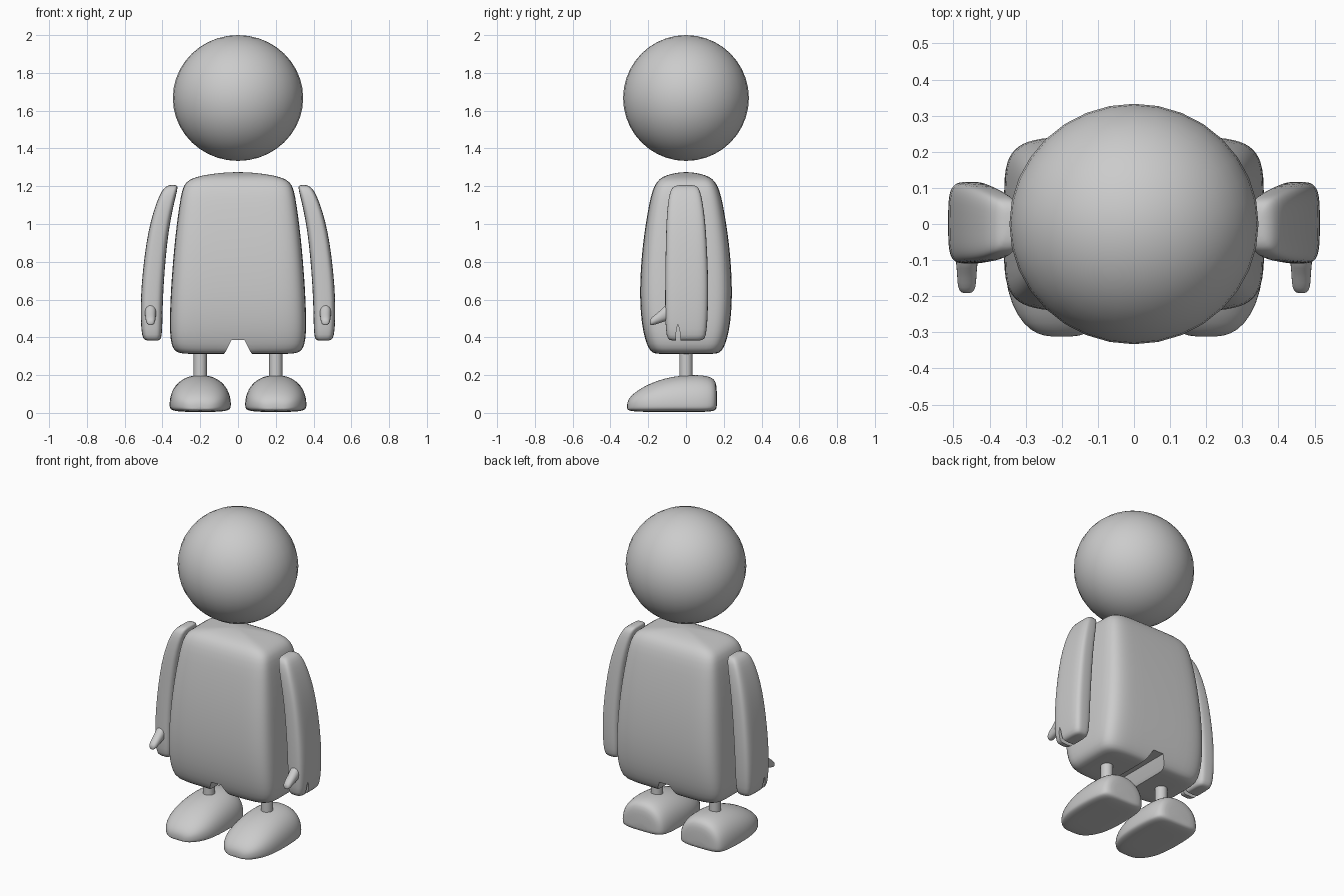
import bpy, bmesh, math

if "Cube" in bpy.data.objects:
    bpy.data.objects.remove(bpy.data.objects["Cube"])

grey = bpy.data.materials.new("plain grey")
grey.diffuse_color = (0.6, 0.6, 0.6, 1)
grey.use_nodes = True
grey.node_tree.nodes["Principled BSDF"].inputs["Base Color"].default_value = grey.diffuse_color


def finish(ob, angle=40):
    ob.data.materials.clear()
    ob.data.materials.append(grey)
    bpy.ops.object.select_all(action='DESELECT')
    ob.select_set(True)
    bpy.context.view_layer.objects.active = ob
    bpy.ops.object.shade_smooth_by_angle(angle=math.radians(angle))


def spow(v, e):
    return math.copysign(abs(v) ** (2 / e), v)


def loft(name, rings, axis='z', e=4, e_low=None, n=24, side=1, level=1):
    """Skin rounded sections: (position, centre u, centre v, radius u, v up, v down)."""
    bm = bmesh.new()
    loops = []
    for t, cu, cv, ru, up, down in rings:
        loop = []
        for i in range(n):
            a = 2 * math.pi * (i + 0.5) / n
            low = math.sin(a) < 0
            k = e_low if low and e_low else e
            u = cu + ru * spow(math.cos(a), k)
            v = cv + (down if low else up) * spow(math.sin(a), k)
            co = (u * side, v, t) if axis == 'z' else (u * side, t, v)
            loop.append(bm.verts.new(co))
        loops.append(loop)
    for a, b in zip(loops, loops[1:]):
        for i in range(n):
            j = (i + 1) % n
            bm.faces.new((a[i], a[j], b[j], b[i]))
    bm.faces.new(loops[0])
    bm.faces.new(loops[-1])
    bmesh.ops.recalc_face_normals(bm, faces=bm.faces)
    me = bpy.data.meshes.new(name)
    bm.to_mesh(me)
    bm.free()
    ob = bpy.data.objects.new(name, me)
    bpy.context.collection.objects.link(ob)
    bpy.context.view_layer.objects.active = ob
    if level:
        ob.modifiers.new("smooth", 'SUBSURF').levels = level
        bpy.ops.object.modifier_apply(modifier="smooth")
    return ob


def prism(name, pts, axis, lo, hi):
    """Extrude a profile along x or y."""
    bm = bmesh.new()
    ends = [[bm.verts.new((t, p, z) if axis == 'x' else (p, t, z)) for p, z in pts]
            for t in (lo, hi)]
    for end in ends:
        bm.faces.new(end)
    for i in range(len(pts)):
        j = (i + 1) % len(pts)
        bm.faces.new((ends[0][i], ends[0][j], ends[1][j], ends[1][i]))
    bmesh.ops.recalc_face_normals(bm, faces=bm.faces)
    me = bpy.data.meshes.new(name)
    bm.to_mesh(me)
    bm.free()
    ob = bpy.data.objects.new(name, me)
    bpy.context.collection.objects.link(ob)
    ob.hide_render = True
    return ob


def cut(ob, cutter):
    m = ob.modifiers.new("cut", 'BOOLEAN')
    m.operation = 'DIFFERENCE'
    m.solver = 'EXACT'
    m.object = cutter
    bpy.context.view_layer.objects.active = ob
    bpy.ops.object.modifier_apply(modifier="cut")
    bpy.data.objects.remove(cutter)


# head
bpy.ops.mesh.primitive_uv_sphere_add(segments=32, ring_count=20, radius=1, location=(0, 0, 1.667))
head = bpy.context.object
head.name = "head"
head.scale = (0.345, 0.333, 0.333)
finish(head)

# body: height, half width, half depth
sections = [(0.312, 0.2, 0.1), (0.312, 0.3, 0.165), (0.325, 0.335, 0.188), (0.36, 0.354, 0.208),
            (0.43, 0.362, 0.228), (0.53, 0.361, 0.241), (0.65, 0.356, 0.245), (0.8, 0.345, 0.238),
            (0.95, 0.331, 0.222), (1.1, 0.311, 0.197), (1.18, 0.297, 0.178), (1.225, 0.277, 0.155),
            (1.25, 0.225, 0.125), (1.266, 0.14, 0.08), (1.275, 0.04, 0.02)]
body = loft("body", [(z, 0, 0, x, y, y) for z, x, y in sections], e=6, n=32)
cut(body, prism("notch_cutter",
                [(-0.09, 0.29), (-0.065, 0.325), (-0.047, 0.36), (-0.035, 0.385),
                 (0.035, 0.385), (0.047, 0.36), (0.065, 0.325), (0.09, 0.29)], 'y', -0.5, 0.5))
finish(body)

# arm: height, inner x, outer x, front y, back y
arm_sections = [(0.383, 0.435, 0.47, -0.06, 0.06), (0.384, 0.412, 0.495, -0.09, 0.092),
                (0.405, 0.403, 0.509, -0.104, 0.106), (0.48, 0.4, 0.515, -0.11, 0.114),
                (0.6, 0.398, 0.516, -0.111, 0.118), (0.75, 0.389, 0.505, -0.11, 0.117),
                (0.9, 0.375, 0.486, -0.107, 0.11), (1.02, 0.358, 0.462, -0.104, 0.102),
                (1.12, 0.336, 0.43, -0.096, 0.088), (1.18, 0.321, 0.402, -0.083, 0.074),
                (1.202, 0.319, 0.378, -0.065, 0.058), (1.207, 0.333, 0.355, -0.03, 0.03)]
arm_rings = [(z, (a + b) / 2, (f + k) / 2, (b - a) / 2, (k - f) / 2, (k - f) / 2)
             for z, a, b, f, k in arm_sections]

# thumb: y, centre z, half width, half height
thumb = [(-0.192, 0.478, 0.008, 0.008), (-0.187, 0.481, 0.022, 0.02), (-0.165, 0.493, 0.027, 0.027),
         (-0.135, 0.51, 0.028, 0.034), (-0.11, 0.528, 0.031, 0.044), (-0.08, 0.54, 0.033, 0.05)]

# foot: y, half width, top height, bottom height
foot = [(-0.312, 0.03, 0.045, 0.022), (-0.307, 0.065, 0.07, 0.014), (-0.28, 0.107, 0.103, 0.008),
        (-0.22, 0.142, 0.143, 0.005), (-0.15, 0.158, 0.173, 0.005), (-0.07, 0.164, 0.194, 0.005),
        (0.02, 0.163, 0.203, 0.005), (0.09, 0.157, 0.201, 0.005), (0.135, 0.145, 0.19, 0.007),
        (0.158, 0.127, 0.17, 0.015), (0.164, 0.08, 0.12, 0.03)]
foot_rings = []
for y, w, top, bottom in foot:
    mid = bottom + min(0.04, (top - bottom) * 0.4)
    foot_rings.append((y, 0.2, mid, w, top - mid, mid - bottom))

for side, label in ((-1, "right"), (1, "left")):
    arm = loft(label + "_arm", arm_rings, e=4, side=side)
    # slit between the finger and the rest of the hand
    cut(arm, prism("finger_cutter", [(-0.055, 0.36), (-0.051, 0.44), (-0.043, 0.47),
                                     (-0.034, 0.44), (-0.027, 0.36)],
                   'x', *sorted((side * 0.3, side * 0.6))))
    finish(arm)
    finish(loft(label + "_thumb", [(y, 0.463, z, w, h, h) for y, z, w, h in thumb],
                axis='y', e=2.2, n=12, side=side))
    finish(loft(label + "_foot", foot_rings, axis='y', e=2.2, e_low=4, side=side), 50)
    bpy.ops.mesh.primitive_cylinder_add(vertices=20, radius=0.035, depth=0.17,
                                        location=(side * 0.2, 0, 0.265))
    bpy.context.object.name = label + "_leg"
    finish(bpy.context.object)
